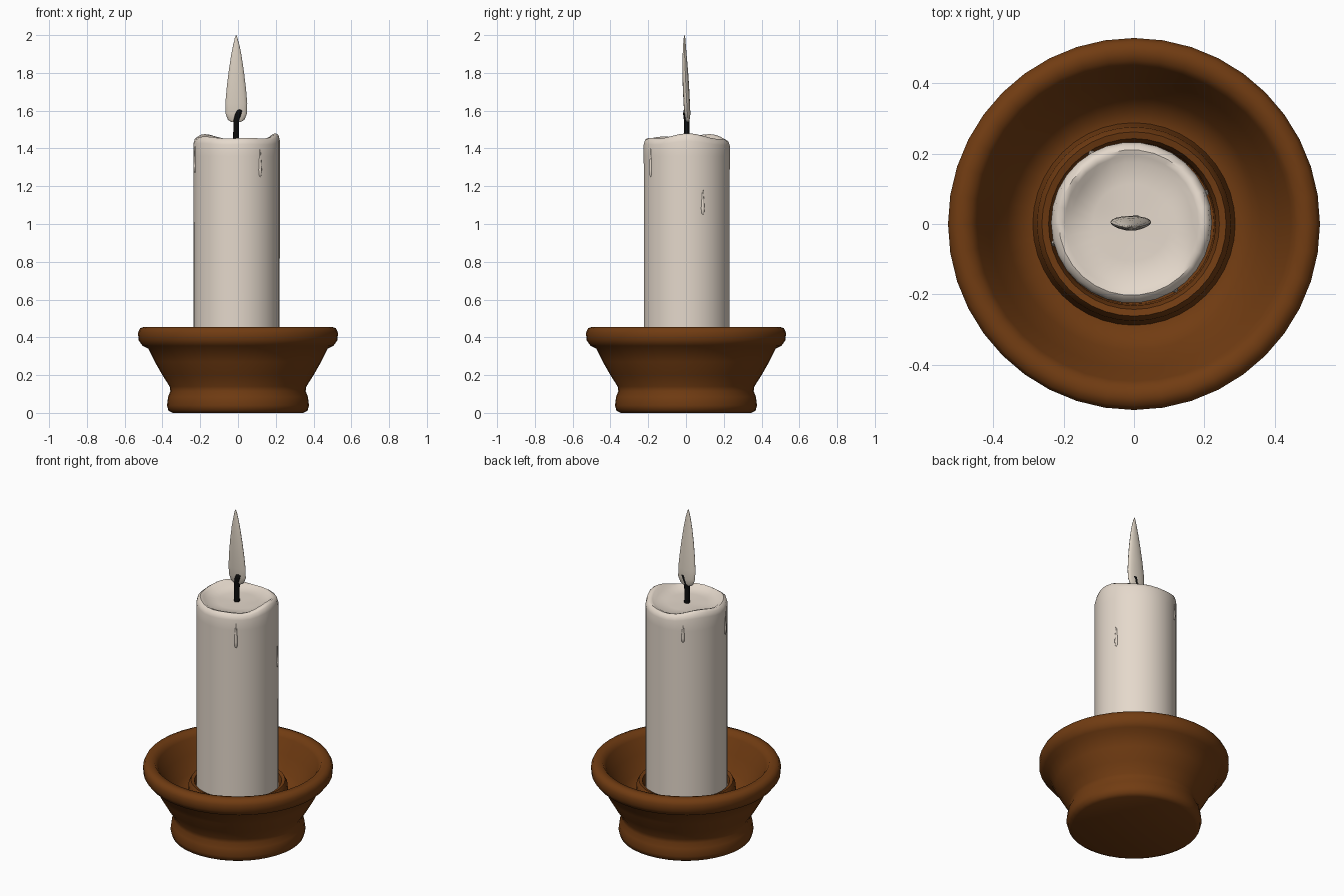
import bpy, math
from math import sin, cos, pi


def material(name, rgb):
    m = bpy.data.materials.new(name)
    m.diffuse_color = (*rgb, 1)
    return m


BROWN = material("brown clay", (0.165, 0.045, 0.006))
WAX = material("cream wax", (0.78, 0.69, 0.60))
FLAME = material("pale flame", (0.74, 0.66, 0.56))
BLACK = material("black wick", (0.004, 0.004, 0.004))


def loft(name, rings, mat, angle=50):
    """Skin equal-sized closed rings of points and cap both ends."""
    n = len(rings[0])
    verts = [p for ring in rings for p in ring]
    faces = [(i * n + j, i * n + (j + 1) % n, (i + 1) * n + (j + 1) % n, (i + 1) * n + j)
             for i in range(len(rings) - 1) for j in range(n)]
    faces.append(tuple(reversed(range(n))))
    faces.append(tuple(range(len(verts) - n, len(verts))))
    me = bpy.data.meshes.new(name)
    me.from_pydata(verts, [], faces)
    me.materials.append(mat)
    ob = bpy.data.objects.new(name, me)
    bpy.context.collection.objects.link(ob)
    bpy.ops.object.select_all(action='DESELECT')
    ob.select_set(True)
    bpy.context.view_layer.objects.active = ob
    bpy.ops.object.shade_smooth_by_angle(angle=math.radians(angle))
    return ob


def ring(cx, cy, z, rx, ry, n, bump=lambda a: 0):
    return [(cx + rx * cos(a), cy + ry * sin(a), z + bump(a))
            for a in (2 * pi * j / n for j in range(n))]


# Clay holder: foot, flared bowl, rolled rim, inner wall and candle socket
holder = [(0.345, 0.0), (0.368, 0.012), (0.376, 0.04), (0.370, 0.085), (0.358, 0.115),
          (0.362, 0.14), (0.40, 0.20), (0.44, 0.27), (0.475, 0.34), (0.505, 0.355),
          (0.527, 0.385), (0.529, 0.425), (0.518, 0.448), (0.495, 0.456), (0.465, 0.452),
          (0.447, 0.425), (0.41, 0.345), (0.36, 0.26), (0.32, 0.215), (0.288, 0.21),
          (0.280, 0.25), (0.276, 0.315), (0.262, 0.34), (0.243, 0.335), (0.232, 0.30),
          (0.228, 0.20)]
loft("candle_holder", [ring(0, 0, z, r, r, 40) for r, z in holder], BROWN)


# Candle with an uneven melted lip around a shallow pool
def lip(k):
    return lambda a: k * (0.010 * cos(2 * a + 0.3) + 0.007 * sin(3 * a + 1) + 0.005 * cos(5 * a))


candle = [(0.228, 0.20, 0), (0.228, 0.80, 0), (0.229, 1.36, 0), (0.229, 1.425, 0.7),
          (0.222, 1.450, 1), (0.207, 1.460, 1), (0.190, 1.455, 1), (0.172, 1.440, 0.5),
          (0.11, 1.434, 0), (0.03, 1.432, 0)]
loft("candle", [ring(-0.007, 0.004, z, r, r, 30, lip(k)) for r, z, k in candle], WAX)

# Small wax drips: (direction in degrees, top z, bottom z)
for i, (deg, top, bottom) in enumerate([(-57, 1.40, 1.25), (22, 1.18, 1.05),
                                        (195, 1.42, 1.27), (120, 1.40, 1.29)]):
    a = math.radians(deg)
    cx, cy = -0.007 + 0.226 * cos(a), 0.004 + 0.226 * sin(a)
    shape = [(0, 0.002), (0.06, 0.008), (0.25, 0.010), (0.6, 0.007), (1, 0.003)]
    loft(f"wax_drip_{i + 1}", [ring(cx, cy, bottom + t * (top - bottom), r, r, 10)
                               for t, r in shape], WAX)

# Wick, leaning slightly at the tip
wick = [(-0.010, 0.004, 1.42, 0.016), (-0.010, 0.004, 1.50, 0.015), (-0.009, 0.004, 1.55, 0.016),
        (0.000, 0.004, 1.58, 0.020), (0.006, 0.005, 1.60, 0.020), (0.008, 0.006, 1.612, 0.010)]
loft("wick", [ring(x, y, z, r, r, 10) for x, y, z, r in wick], BLACK)

# Flat teardrop flame: (x centre, y centre, z, half width, half depth)
flame = [(-0.010, 0.008, 1.540, 0.025, 0.006), (-0.010, 0.008, 1.552, 0.044, 0.011),
         (-0.009, 0.007, 1.585, 0.057, 0.016), (-0.009, 0.004, 1.64, 0.058, 0.017),
         (-0.009, 0.000, 1.72, 0.051, 0.017), (-0.009, -0.004, 1.81, 0.040, 0.015),
         (-0.009, -0.007, 1.89, 0.028, 0.011), (-0.009, -0.008, 1.95, 0.016, 0.007),
         (-0.010, -0.008, 1.985, 0.007, 0.004), (-0.010, -0.008, 2.0, 0.001, 0.001)]
loft("flame", [ring(x, y, z, w, d, 16) for x, y, z, w, d in flame], FLAME)
